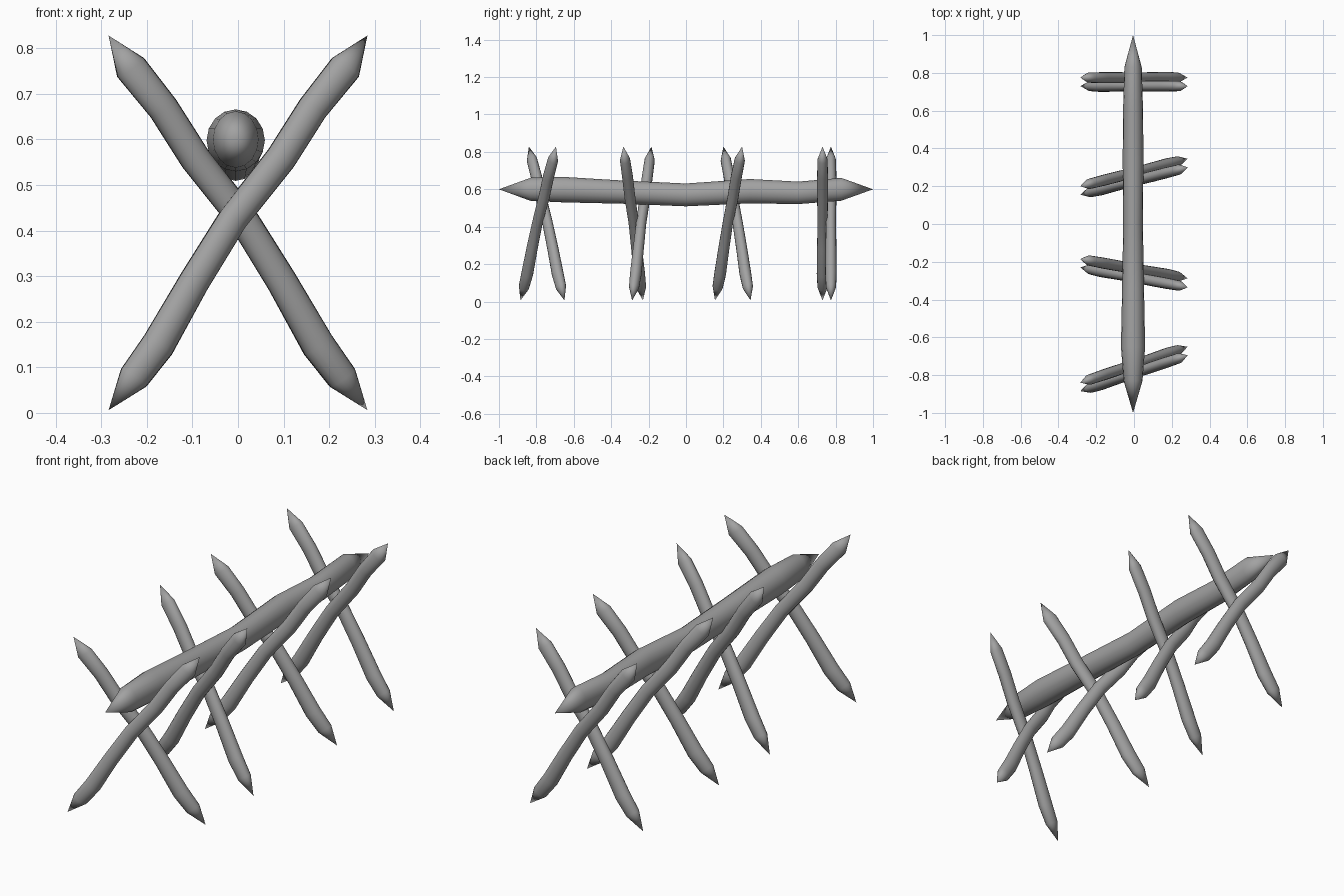
import bpy, bmesh, math
from mathutils import Vector

if "Cube" in bpy.data.objects:
    bpy.data.objects.remove(bpy.data.objects["Cube"])

SIDES = 16
grey = bpy.data.materials.new("dark_grey_wood")
grey.diffuse_color = (.36, .36, .36, 1)
grey.use_nodes = True
grey.node_tree.nodes["Principled BSDF"].inputs["Base Color"].default_value = grey.diffuse_color


def tapered_pole(name, start, end, sections):
    """Pointed pole; sections = (fraction along, upward bow, half height, half width)."""
    a, b = Vector(start), Vector(end)
    d = (b - a).normalized()
    side = d.cross(Vector((0, 0, 1))).normalized()
    up = side.cross(d).normalized()
    bm = bmesh.new()
    rings = []
    for t, bow, h, w in sections:
        c = a.lerp(b, t) + up * bow
        rings.append([bm.verts.new(c + up * h * math.cos(k * math.tau / SIDES)
                                   + side * w * math.sin(k * math.tau / SIDES))
                      for k in range(SIDES)])
    tips = bm.verts.new(a), bm.verts.new(b)
    for k in range(SIDES):
        n = (k + 1) % SIDES
        for r, s in zip(rings, rings[1:]):
            bm.faces.new((r[k], r[n], s[n], s[k]))
        bm.faces.new((tips[0], rings[0][n], rings[0][k]))
        bm.faces.new((tips[1], rings[-1][k], rings[-1][n]))
    bmesh.ops.recalc_face_normals(bm, faces=bm.faces)
    mesh = bpy.data.meshes.new(name)
    bm.to_mesh(mesh)
    bm.free()
    mesh.materials.append(grey)
    ob = bpy.data.objects.new(name, mesh)
    bpy.context.collection.objects.link(ob)
    bpy.context.view_layer.objects.active = ob
    ob.select_set(True)
    bpy.ops.object.shade_smooth_by_angle(angle=math.radians(35))
    ob.select_set(False)
    return ob


# Horizontal log
log_sections = [(.085, .0, .062, .05), (.175, -.002, .068, .064), (.33, -.015, .062, .058),
                (.5, -.03, .061, .052), (.67, -.01, .065, .055), (.80, -.019, .06, .053),
                (.915, .0, .061, .046)]
tapered_pole("horizontal_log", (-.005, -1, .6), (-.005, 1, .6), log_sections)

# Crossed stakes: y at (left, right) ends of the front and back stake
stake_sections = [(.09, -.005, .034, .027), (.18, -.008, .037, .031), (.34, .006, .034, .029),
                  (.5, .014, .033, .027), (.67, .003, .034, .029), (.80, .008, .034, .029),
                  (.915, .0, .036, .027)]
pairs = [((-.885, -.695), (-.84, -.65)),
         ((-.23, -.335), (-.185, -.288)),
         ((.155, .30), (.20, .345)),
         ((.73, .73), (.775, .775))]
X, LOW, HIGH = .284, .006, .828
for i, ((fl, fr), (bl, br)) in enumerate(pairs, 1):
    tapered_pole(f"front_stake_{i}", (-X, fl, LOW), (X, fr, HIGH), stake_sections)
    tapered_pole(f"back_stake_{i}", (X, br, LOW), (-X, bl, HIGH), stake_sections)
